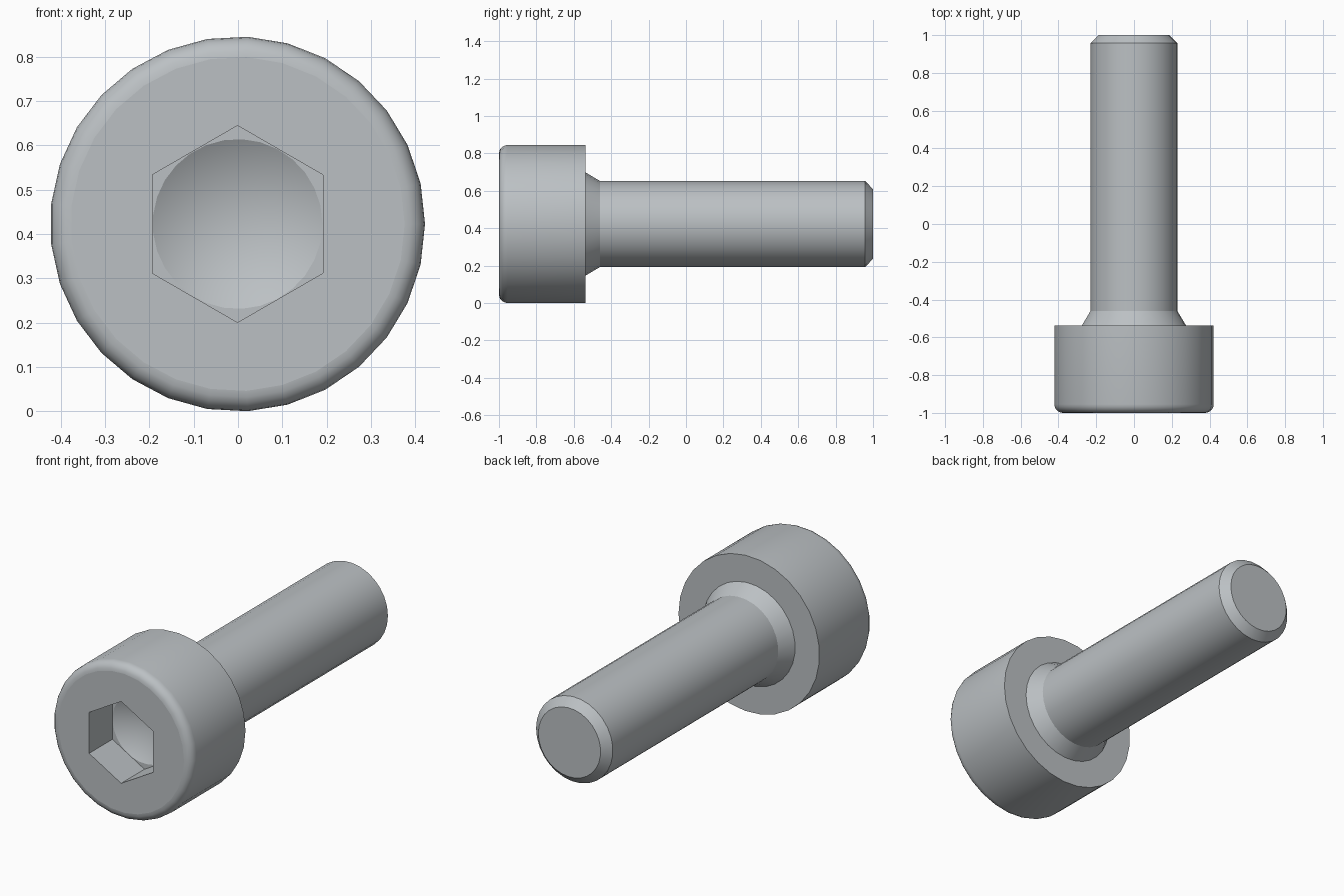
import bpy, bmesh, math

if "Cube" in bpy.data.objects:
    bpy.data.objects.remove(bpy.data.objects["Cube"])

SIDES = 29
CZ = 0.4225            # height of the bolt axis
CX = -0.001
HEAD_R, SHAFT_R = 0.423, 0.2305
SHOULDER_Y = -0.5385
FILLET = 0.046

bm = bmesh.new()


def ring(r, y, n=SIDES, start=0.0):
    """Circle of vertices around the bolt axis."""
    return [bm.verts.new((CX + r * math.cos(start + 2 * math.pi * i / n), y,
                          CZ + r * math.sin(start + 2 * math.pi * i / n)))
            for i in range(n)]


def skin(a, b):
    n = len(a)
    for i in range(n):
        bm.faces.new((a[i], a[(i + 1) % n], b[(i + 1) % n], b[i]))


def loop_edges(loop):
    out = []
    for i, v in enumerate(loop):
        w = loop[(i + 1) % len(loop)]
        out.append(bm.edges.get((v, w)) or bm.edges.new((v, w)))
    return out


def fill_between(outer, inner):
    bmesh.ops.triangle_fill(bm, use_beauty=True, use_dissolve=False,
                            edges=loop_edges(outer) + loop_edges(inner))


# Outer profile: rounded head, shoulder, tapered neck, shank, chamfered tip
profile = []
for k in range(6):
    a = math.radians(90 * k / 5)
    profile.append((HEAD_R - FILLET * (1 - math.sin(a)),
                    -1 + FILLET * (1 - math.cos(a))))
profile += [(HEAD_R, SHOULDER_Y), (0.277, SHOULDER_Y), (SHAFT_R, -0.46),
            (SHAFT_R, 0.957), (0.187, 1.0)]
rings = [ring(r, y) for r, y in profile]
for a, b in zip(rings, rings[1:]):
    skin(a, b)
bm.faces.new(rings[-1])

# Hexagonal socket with a conical floor
hex_r = 0.222
hex_top = ring(hex_r, -1.0, 6, math.pi / 6)
hex_floor = ring(hex_r, -0.80, 6, math.pi / 6)
skin(hex_top, hex_floor)
cone_rim = ring(0.1915, -0.80)
apex = bm.verts.new((CX, -0.69, CZ))
for i in range(SIDES):
    bm.faces.new((cone_rim[i], cone_rim[(i + 1) % SIDES], apex))
fill_between(rings[0], hex_top)
fill_between(hex_floor, cone_rim)

bmesh.ops.recalc_face_normals(bm, faces=bm.faces[:])
mesh = bpy.data.meshes.new("socket_bolt")
bm.to_mesh(mesh)
bm.free()

bolt = bpy.data.objects.new("socket_bolt", mesh)
bpy.context.collection.objects.link(bolt)
steel = bpy.data.materials.new("steel grey")
steel.diffuse_color = (0.50, 0.53, 0.55, 1)
steel.use_nodes = True
steel.node_tree.nodes["Principled BSDF"].inputs["Base Color"].default_value = steel.diffuse_color
mesh.materials.append(steel)

# Smooth round surfaces, flat end faces
bpy.context.view_layer.objects.active = bolt
bolt.select_set(True)
bpy.ops.object.shade_smooth_by_angle(angle=math.radians(28))
for p in mesh.polygons:
    if abs(p.normal.y) > 0.99:
        p.use_smooth = False
